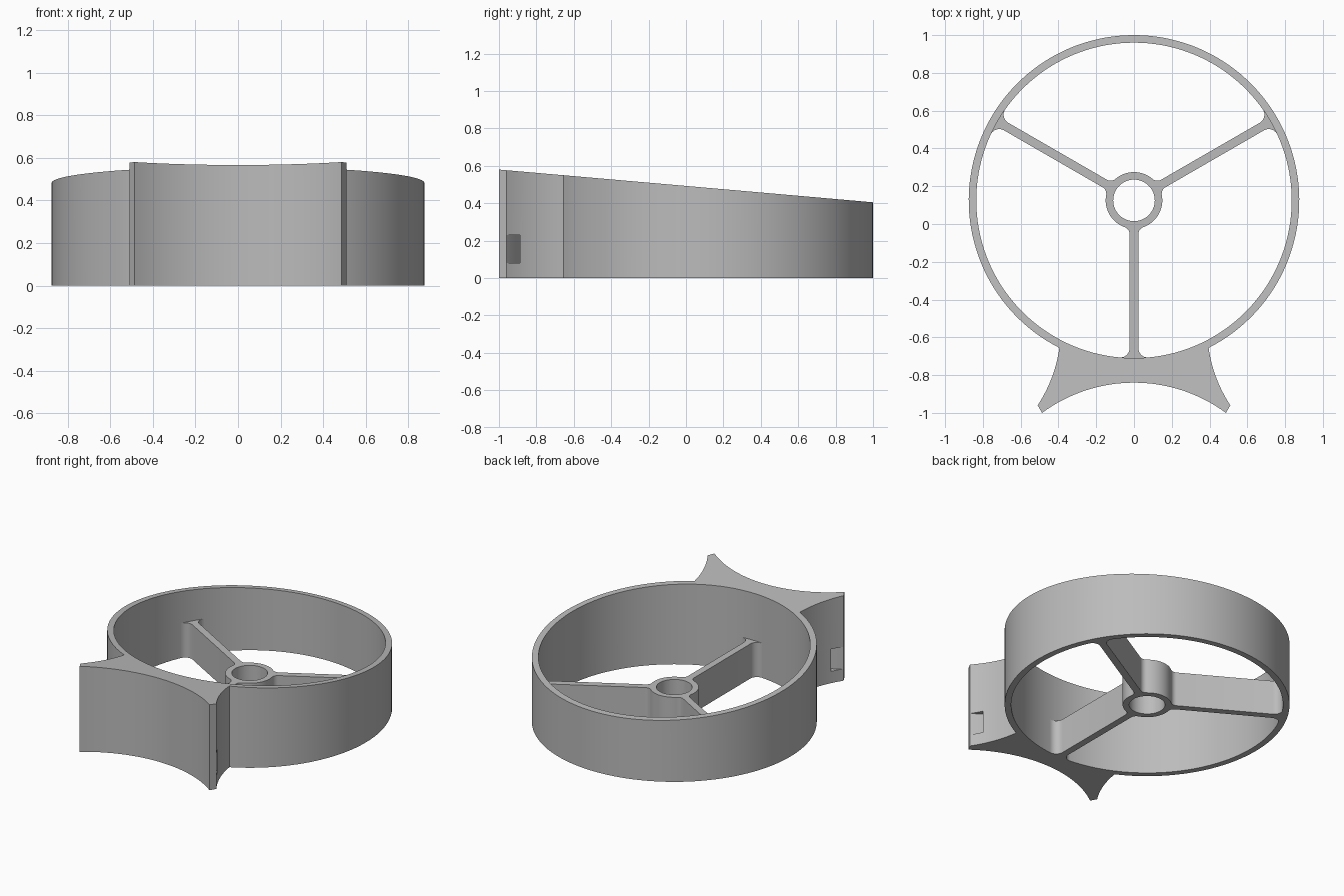
import bpy
import bmesh
from math import sin, cos, tau, pi, sqrt, atan2, hypot, radians

if "Cube" in bpy.data.objects:
    bpy.data.objects.remove(bpy.data.objects["Cube"])

CY = 0.125                            # ring centre in y
R_OUT, R_IN = 0.875, 0.835            # rim radii
HUB, BORE, HUB_H = 0.15, 0.11, 0.235  # hub radii and height
SADDLE_Y, SADDLE_R = -1.66, 0.82      # centre and radius of the concave front

grey = bpy.data.materials.new("plain grey")
grey.use_nodes = True
grey.diffuse_color = (0.5, 0.5, 0.5, 1)
grey.node_tree.nodes["Principled BSDF"].inputs["Base Color"].default_value = (0.5, 0.5, 0.5, 1)


def arc(cx, cy, r, a0, a1, n):
    """Points along an arc, both ends included."""
    return [(cx + r * cos(a0 + (a1 - a0) * i / n),
             cy + r * sin(a0 + (a1 - a0) * i / n)) for i in range(n + 1)]


def circle(cy, r, n):
    return arc(0, cy, r, 0, tau, n)[:-1]


def prism(name, outline, z0, top):
    """Extrude an outline from z0 up to the height top(y)."""
    bm = bmesh.new()
    low = [bm.verts.new((x, y, z0)) for x, y in outline]
    high = [bm.verts.new((x, y, top(y))) for x, y in outline]
    bm.faces.new(low)
    bm.faces.new(high)
    for i in range(len(low)):
        j = (i + 1) % len(low)
        bm.faces.new((low[i], low[j], high[j], high[i]))
    bmesh.ops.recalc_face_normals(bm, faces=bm.faces)
    mesh = bpy.data.meshes.new(name)
    bm.to_mesh(mesh)
    bm.free()
    mesh.materials.append(grey)
    obj = bpy.data.objects.new(name, mesh)
    bpy.context.collection.objects.link(obj)
    return obj


def activate(obj):
    bpy.ops.object.select_all(action='DESELECT')
    obj.select_set(True)
    bpy.context.view_layer.objects.active = obj


def cut(obj, cutter):
    """Subtract the cutter and remove it."""
    cutter.hide_render = True
    mod = obj.modifiers.new("cut", 'BOOLEAN')
    mod.operation, mod.solver, mod.object = 'DIFFERENCE', 'EXACT', cutter
    activate(obj)
    bpy.ops.object.modifier_apply(modifier=mod.name)
    bpy.data.objects.remove(cutter)


def smooth(obj):
    activate(obj)
    bpy.ops.object.shade_smooth_by_angle(angle=radians(25))


# Rim and mounting saddle share one outline, with a sloping top
corner_x = 0.395
corner_a = atan2(-sqrt(R_OUT**2 - corner_x**2), corner_x)
corner_y = CY + R_OUT * sin(corner_a)
tip_x, tip_y, side_bow = 0.51, -0.96, 0.018
dx, dy = tip_x - corner_x, tip_y - corner_y
length = hypot(dx, dy)
side = []
for i in range(1, 13):                # concave flank of the saddle
    t = i / 12
    bow = side_bow * 4 * t * (1 - t)
    side.append((corner_x + dx * t + dy / length * bow,
                 corner_y + dy * t - dx / length * bow))
front_x = 0.487
front_a = atan2(sqrt(SADDLE_R**2 - front_x**2), front_x)
outline = arc(0, CY, R_OUT, corner_a, pi - corner_a, 120)
outline += [(-x, y) for x, y in side]
outline += arc(0, SADDLE_Y, SADDLE_R, pi - front_a, front_a, 32)
outline += side[::-1]
rim = prism("rim_with_saddle", outline, 0, lambda y: 0.4925 - 0.0875 * y)
cut(rim, prism("rim_hole", circle(CY, R_IN, 144), -0.1, lambda y: 1))

# Curved strap slot running through the saddle from flank to flank
slot = arc(0, SADDLE_Y, 0.904, 0.7, pi - 0.7, 40) + arc(0, SADDLE_Y, 0.866, pi - 0.7, 0.7, 40)
cut(rim, prism("strap_slot", slot, 0.08, lambda y: 0.23))
smooth(rim)

# Hub with three filleted spokes
W, F_HUB, F_RIM = 0.023, 0.04, 0.05
hub_c = sqrt((HUB + F_HUB)**2 - (W + F_HUB)**2)
rim_c = sqrt((R_IN - F_RIM)**2 - (W + F_RIM)**2)
hub_a = atan2(W + F_HUB, hub_c)
rim_a = atan2(W + F_RIM, rim_c)
half = arc(hub_c, W + F_HUB, F_HUB, pi + hub_a, 1.5 * pi, 8)
half += arc(rim_c, W + F_RIM, F_RIM, -pi / 2, rim_a, 10)
end = arc(0, 0, R_IN + 0.004, rim_a, -rim_a, 8)
hub_arc = arc(0, 0, HUB, hub_a - tau / 3, -hub_a, 16)[1:-1]
arm = hub_arc + [(x, -y) for x, y in half] + end[::-1] + half[::-1]
spider = []
for k in range(3):
    a = pi / 6 + k * tau / 3
    spider += [(x * cos(a) - y * sin(a), CY + x * sin(a) + y * cos(a)) for x, y in arm]
spokes = prism("hub_and_spokes", spider, 0, lambda y: HUB_H)
cut(spokes, prism("hub_bore", circle(CY, BORE, 64), -0.1, lambda y: 1))
smooth(spokes)
